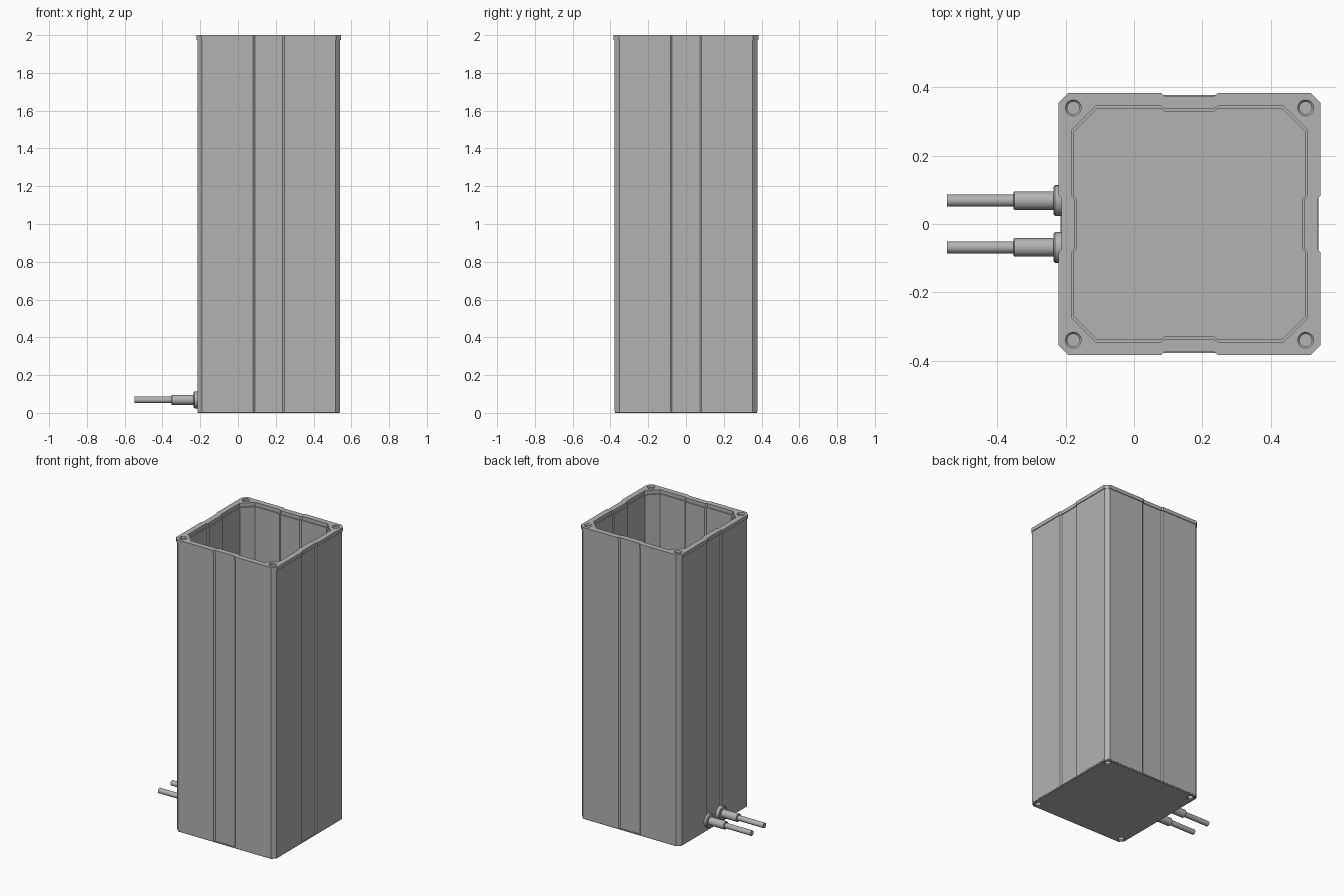
import bpy, bmesh
from math import radians

if "Cube" in bpy.data.objects:
    bpy.data.objects.remove(bpy.data.objects["Cube"])

CX = 0.1625          # housing centre in x
HOLE = 0.34          # screw hole offset from housing centre

grey = bpy.data.materials.new("painted grey")
grey.use_nodes = True
colour = (0.45, 0.45, 0.45, 1)
grey.diffuse_color = colour
grey.node_tree.nodes["Principled BSDF"].inputs["Base Color"].default_value = colour


def add_object(name, bm):
    bmesh.ops.recalc_face_normals(bm, faces=bm.faces)
    mesh = bpy.data.meshes.new(name)
    bm.to_mesh(mesh)
    bm.free()
    mesh.materials.append(grey)
    obj = bpy.data.objects.new(name, mesh)
    bpy.context.collection.objects.link(obj)
    return obj


def select(obj):
    bpy.ops.object.select_all(action="DESELECT")
    obj.select_set(True)
    bpy.context.view_layer.objects.active = obj


def outline(half, chamfer, dent):
    """Chamfered square with a shallow dent in the middle of each side."""
    side = [(half, chamfer - half), (half, -0.083), (half - dent, -0.073),
            (half - dent, 0.073), (half, 0.083), (half, half - chamfer)]
    points = []
    for _ in range(4):
        points += side
        side = [(-y, x) for x, y in side]
    return points


def loft(name, sections, closed=False):
    """Skin a stack of outlines; either cap the ends or join last to first."""
    bm = bmesh.new()
    rings = [[bm.verts.new((CX + x, y, z)) for x, y in outline(h, c, d)]
             for h, c, d, z in sections]
    pairs = list(zip(rings, rings[1:]))
    if closed:
        pairs.append((rings[-1], rings[0]))
    else:
        bm.faces.new(rings[0])
        bm.faces.new(rings[-1])
    for a, b in pairs:
        for i in range(len(a)):
            j = (i + 1) % len(a)
            bm.faces.new((a[i], a[j], b[j], b[i]))
    return add_object(name, bm)


def lathe(name, profile, sides=32):
    """Turned solid around z from (radius, height) pairs."""
    bm = bmesh.new()
    verts = [bm.verts.new((r, 0, z)) for r, z in profile]
    edges = [bm.edges.new(p) for p in zip(verts, verts[1:])]
    bmesh.ops.spin(bm, geom=verts + edges, cent=(0, 0, 0), axis=(0, 0, 1),
                   angle=radians(360), steps=sides)
    bmesh.ops.remove_doubles(bm, verts=bm.verts, dist=0.0001)
    return add_object(name, bm)


def cut_corner_holes(targets, profile):
    for sx in (-1, 1):
        for sy in (-1, 1):
            cutter = lathe("hole_cutter", profile, 24)
            cutter.location = (CX + sx * HOLE, sy * HOLE, 0)
            cutter.hide_render = True
            for obj in targets:
                mod = obj.modifiers.new("screw hole", "BOOLEAN")
                mod.operation = "DIFFERENCE"
                mod.solver = "EXACT"
                mod.object = cutter
                select(obj)
                bpy.ops.object.modifier_apply(modifier=mod.name)
            bpy.data.objects.remove(cutter)


# Tall open housing with a closed floor
housing = loft("housing", [(0.378, 0.025, 0.008, 0.008), (0.378, 0.025, 0.008, 1.975),
                           (0.338, 0.068, 0.008, 1.975), (0.338, 0.068, 0.008, 0.025)])

# Slightly wider collar around the opening
rim = loft("top_rim", [(0.383, 0.028, 0.008, 1.975), (0.383, 0.028, 0.008, 2.0),
                       (0.345, 0.07, 0.008, 2.0), (0.345, 0.07, 0.008, 1.975)], closed=True)

# Thin plate under the housing, without side dents
plate = loft("bottom_plate", [(0.374, 0.025, 0, 0), (0.377, 0.025, 0, 0.003),
                              (0.377, 0.025, 0, 0.008)])

# Countersunk screw holes, top and bottom
cut_corner_holes([rim, housing], [(0, 2.02), (0.0235, 2.02), (0.0235, 1.998),
                                  (0.018, 1.992), (0.018, 1.93), (0, 1.93)])
cut_corner_holes([plate, housing], [(0, -0.02), (0.0235, -0.02), (0.0235, 0.002),
                                    (0.018, 0.007), (0.018, 0.04), (0, 0.04)])

# Two cables with flange and gland on the right side
for label, y in (("front", -0.0685), ("back", 0.0685)):
    for part, radius, start, end, bevel in (("flange", 0.045, 0.2, 0.235, 0.004),
                                            ("gland", 0.027, 0.23, 0.352, 0.002),
                                            ("cable", 0.0175, 0.34, 0.548, 0.001)):
        obj = lathe(f"{label}_{part}", [(0, start), (radius, start), (radius, end - bevel),
                                        (radius - bevel, end), (0, end)])
        obj.location = (0, y, 0.069)
        obj.rotation_euler = (0, radians(-90), 0)
        select(obj)
        bpy.ops.object.shade_smooth_by_angle(angle=radians(30))
